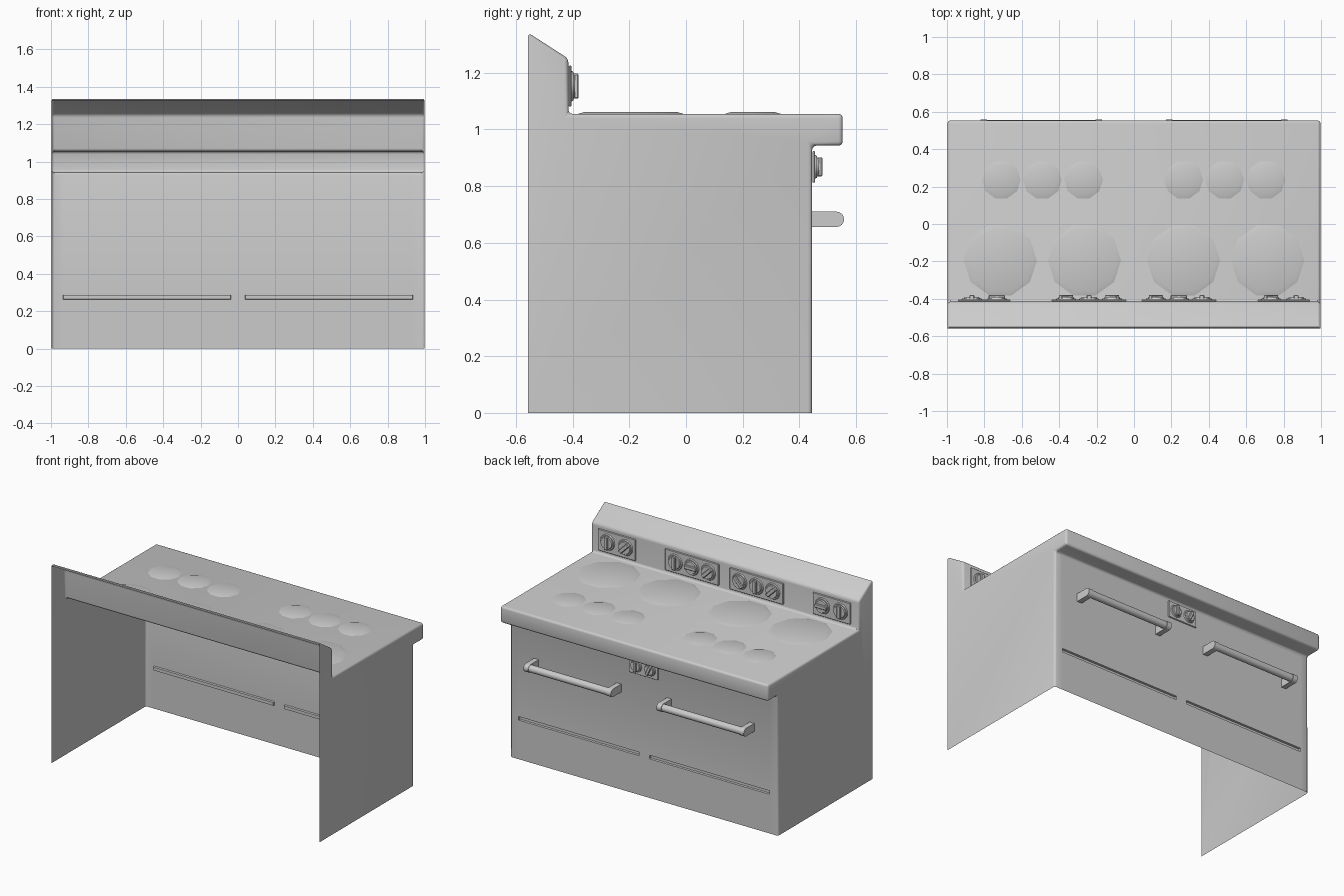
import bpy, bmesh
from math import pi, radians
from mathutils import Matrix, Vector

if "Cube" in bpy.data.objects:
    bpy.data.objects.remove(bpy.data.objects["Cube"])

BACK, SPLASH, FRONT, LIP = -0.558, -0.415, 0.445, 0.553
TOP = 1.055


def finish(name, bm, location=(0, 0, 0)):
    """Turn a bmesh into a smooth object that keeps its sharp edges."""
    mesh = bpy.data.meshes.new(name)
    bm.to_mesh(mesh)
    bm.free()
    mesh.shade_smooth()
    mesh.set_sharp_from_angle(angle=radians(32))
    obj = bpy.data.objects.new(name, mesh)
    obj.location = location
    bpy.context.collection.objects.link(obj)
    return obj


def add_box(bm, size, centre, tilt=0, bevel=0.0):
    matrix = (Matrix.Translation(centre) @ Matrix.Rotation(tilt, 4, 'Y')
              @ Matrix.Diagonal((*size, 1)))
    verts = bmesh.ops.create_cube(bm, size=1, matrix=matrix)["verts"]
    if bevel:
        edges = list({e for v in verts for e in v.link_edges})
        bmesh.ops.bevel(bm, geom=edges, offset=bevel, segments=1, affect='EDGES')


def add_disc(bm, r1, r2, depth, y, sides=20):
    """Round part whose axis points along +y, starting at y."""
    matrix = Matrix.Translation((0, y + depth / 2, 0)) @ Matrix.Rotation(-pi / 2, 4, 'X')
    bmesh.ops.create_cone(bm, cap_ends=True, segments=sides, radius1=r1,
                          radius2=r2, depth=depth, matrix=matrix)


def extrude_profile(bm, points, x0, x1):
    """Solid made by sweeping a y-z outline from x0 to x1."""
    face = bm.faces.new([bm.verts.new((x0, y, z)) for y, z in points])
    new = bmesh.ops.extrude_face_region(bm, geom=[face], use_keep_orig=True)["geom"]
    verts = [g for g in new if isinstance(g, bmesh.types.BMVert)]
    bmesh.ops.translate(bm, verts=verts, vec=(x1 - x0, 0, 0))
    bmesh.ops.recalc_face_normals(bm, faces=bm.faces)


def build_body():
    """Sheet body, open at the back and bottom, with recessed drawer slots."""
    bm = bmesh.new()
    extrude_profile(bm, [(BACK, 0), (BACK, 1.342), (SPLASH, 1.25), (SPLASH, TOP),
                         (LIP, TOP), (LIP, 0.943), (FRONT, 0.943), (FRONT, 0)],
                    -0.997, 0.997)

    def rounded(e):
        a, b = (v.co for v in e.verts)
        at_floor = max(a.z, b.z) < 0.01
        back_upright = max(a.y, b.y) < BACK + 0.01 and abs(a.x - b.x) < 0.01
        return not (at_floor or back_upright)

    bmesh.ops.bevel(bm, geom=[e for e in bm.edges if rounded(e)], offset=0.015,
                    segments=3, profile=0.5, affect='EDGES')
    bm.normal_update()

    # open back and bottom
    hidden = [f for f in bm.faces
              if all(v.co.y < BACK + 0.001 for v in f.verts)
              or all(v.co.z < 0.001 for v in f.verts)]
    bmesh.ops.delete(bm, geom=hidden, context='FACES')

    # drawer slots
    def front_faces():
        return [f for f in bm.faces
                if all(abs(v.co.y - FRONT) < 0.001 for v in f.verts)]

    cuts = [((0, 0, z), (0, 0, 1)) for z in (0.263, 0.287)]
    cuts += [((x, 0, 0), (1, 0, 0)) for x in (-0.935, -0.038, 0.038, 0.935)]
    for point, normal in cuts:
        faces = front_faces()
        geom = faces + list({e for f in faces for e in f.edges})
        geom += list({v for f in faces for v in f.verts})
        bmesh.ops.bisect_plane(bm, geom=geom, plane_co=point, plane_no=normal)
    slots = []
    for f in front_faces():
        c = f.calc_center_median()
        if 0.263 < c.z < 0.287 and 0.038 < abs(c.x) < 0.935:
            slots.append(f)
    bm.normal_update()
    bmesh.ops.inset_region(bm, faces=slots, thickness=0.002, depth=-0.014)
    finish("stove_body", bm)


def build_burner(name, x, y, radius):
    """Ten-sided, slightly raised plate."""
    bm = bmesh.new()
    height = 0.007
    bmesh.ops.create_cone(bm, cap_ends=True, segments=10, radius1=radius,
                          radius2=radius - 0.025, depth=height,
                          matrix=Matrix.Rotation(pi / 10, 4, 'Z'))
    base = [f for f in bm.faces if f.calc_center_median().z < -height * 0.4]
    bmesh.ops.delete(bm, geom=base, context='FACES_ONLY')
    finish(name, bm, (x, y, TOP + height / 2))


def build_controls(name, centre, width, knobs, scale=1.0):
    """Plate with a row of knobs; each knob is (x offset, grip tilt)."""
    bm = bmesh.new()
    add_box(bm, (width, 0.01, 0.145), (0, 0.006, 0), bevel=0.003)
    plate = finish(name + "_plate", bm, centre)
    plate.scale = (scale, 1, scale)
    for i, (dx, tilt) in enumerate(knobs):
        bm = bmesh.new()
        add_disc(bm, 0.054, 0.05, 0.007, 0.011)
        add_disc(bm, 0.043, 0.039, 0.006, 0.018)
        add_box(bm, (0.026, 0.022, 0.088), (0, 0.025, 0), radians(tilt), 0.004)
        knob = finish(f"{name}_knob_{i + 1}", bm, Vector(centre) + Vector((dx, 0, 0)))
        knob.scale = (scale, 1, scale)


def build_handle(name, x0, x1):
    """Round bar between two round-nosed brackets."""
    z, r, reach = 0.683, 0.027, 0.558
    nose = reach - r
    arc = [Matrix.Rotation(pi / 2 - pi * i / 8, 2) @ Vector((r, 0)) for i in range(9)]
    outline = [(FRONT, z + r)] + [(nose + p.x, z + p.y) for p in arc] + [(FRONT, z - r)]
    bm = bmesh.new()
    for start in (x0, x1 - 0.035):
        extrude_profile(bm, outline, start, start + 0.035)
    matrix = Matrix.Translation(((x0 + x1) / 2, nose, z)) @ Matrix.Rotation(pi / 2, 4, 'Y')
    bmesh.ops.create_cone(bm, cap_ends=True, segments=16, radius1=r - 0.003,
                          radius2=r - 0.003, depth=x1 - x0 - 0.03, matrix=matrix)
    finish(name, bm)


build_body()

# cooktop
for i, x in enumerate((-0.715, -0.265, 0.265, 0.715)):
    build_burner(f"large_burner_{i + 1}", x, -0.195, 0.196)
for i, x in enumerate((-0.71, -0.49, -0.27, 0.265, 0.485, 0.705)):
    build_burner(f"small_burner_{i + 1}", x, 0.236, 0.104)

# backsplash controls
ROW = 1.153
build_controls("left_outer", (0.8, SPLASH, ROW), 0.28, [(0.067, 0), (-0.067, -45)])
build_controls("left_inner", (0.24, SPLASH, ROW), 0.4,
               [(0.123, 0), (0, 90), (-0.123, -45)])
build_controls("right_inner", (-0.24, SPLASH, ROW), 0.4,
               [(0.123, 45), (0, 0), (-0.123, -45)])
build_controls("right_outer", (-0.8, SPLASH, ROW), 0.28, [(0.067, 90), (-0.067, 0)])

# oven door controls and handles
build_controls("oven", (0, FRONT, 0.868), 0.28, [(0.051, 0), (-0.051, -25)], 0.77)
build_handle("left_oven_handle", 0.17, 0.82)
build_handle("right_oven_handle", -0.82, -0.17)
